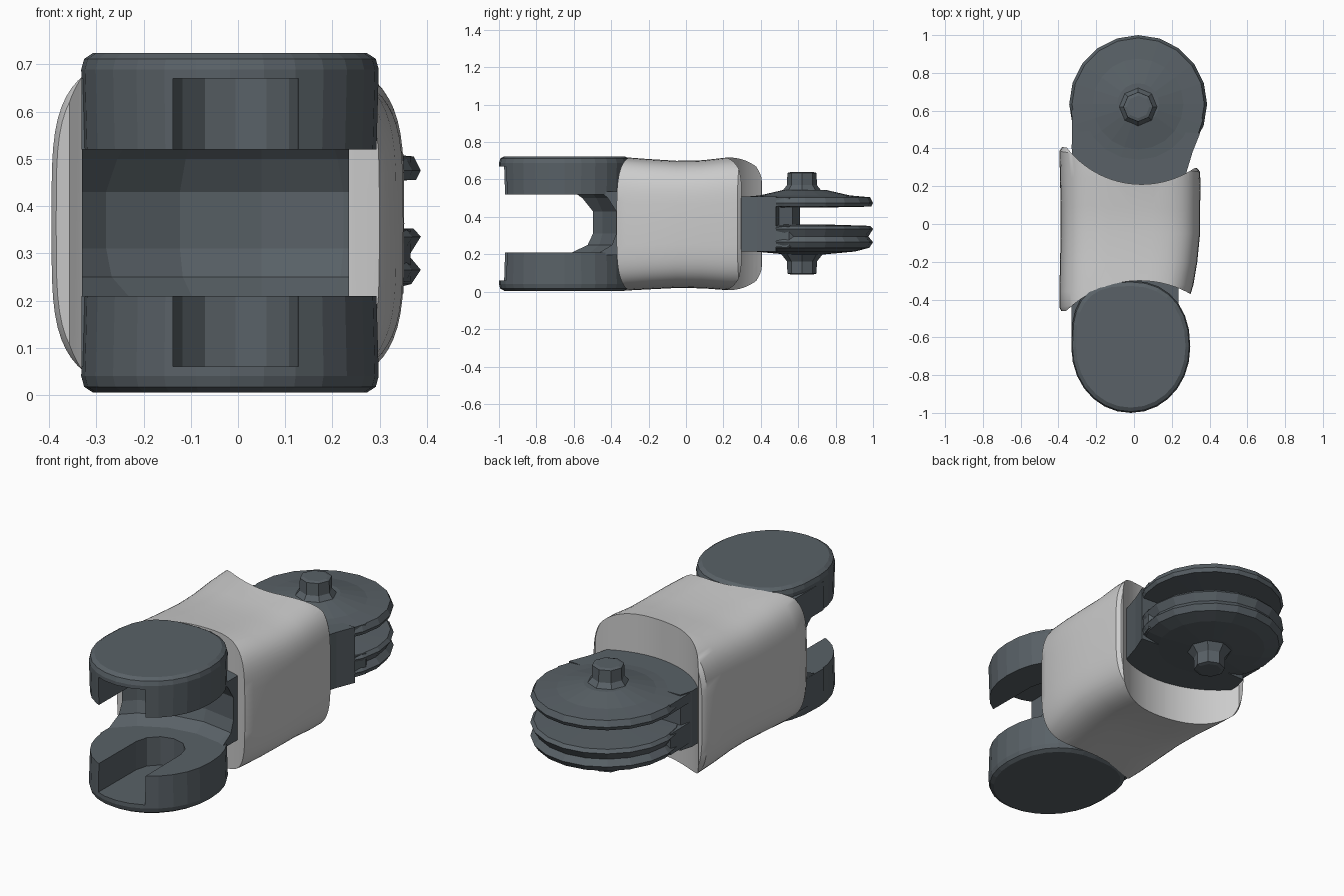
import bpy, bmesh, math
from math import cos, sin, pi

if "Cube" in bpy.data.objects:
    bpy.data.objects.remove(bpy.data.objects["Cube"])

dark = bpy.data.materials.new("dark_metal")
dark.diffuse_color = (0.1, 0.12, 0.135, 1)
dark.use_nodes = True
dark.node_tree.nodes["Principled BSDF"].inputs["Base Color"].default_value = dark.diffuse_color


def spow(v, e):
    return math.copysign(abs(v) ** e, v)


def make(name, verts, faces, mat=None):
    me = bpy.data.meshes.new(name)
    me.from_pydata(verts, [], faces)
    bm = bmesh.new()
    bm.from_mesh(me)
    bmesh.ops.recalc_face_normals(bm, faces=bm.faces)
    bm.to_mesh(me)
    bm.free()
    ob = bpy.data.objects.new(name, me)
    bpy.context.collection.objects.link(ob)
    if mat:
        me.materials.append(mat)
    return ob


def loft(name, rings, mat=None):
    """Skin a list of equal-length rings and cap both ends."""
    n = len(rings[0])
    verts = [p for r in rings for p in r]
    faces = [(k*n + i, k*n + (i+1) % n, (k+1)*n + (i+1) % n, (k+1)*n + i)
             for k in range(len(rings) - 1) for i in range(n)]
    faces += [tuple(range(n)), tuple(range((len(rings)-1)*n, len(rings)*n))]
    return make(name, verts, faces, mat)


def lathe(name, cx, cy, profile, n=20, mat=None):
    """Vertical turned part from (radius, z) pairs."""
    return loft(name, [[(cx + r*cos(2*pi*i/n), cy + r*sin(2*pi*i/n), z)
                        for i in range(n)] for r, z in profile], mat)


def prism(name, pts, z0, z1, mat=None):
    return loft(name, [[(x, y, z) for x, y in pts] for z in (z0, z1)], mat)


def cut(ob, *cutters):
    bpy.context.view_layer.objects.active = ob
    for c in cutters:
        m = ob.modifiers.new("cut", 'BOOLEAN')
        m.operation, m.solver, m.object = 'DIFFERENCE', 'EXACT', c
        bpy.ops.object.modifier_apply(modifier=m.name)
        bpy.data.objects.remove(c)


# Light outer sleeve: squarish section lofted along y, waisted in the middle;
# yl / yr are the y positions at its left and right sides (slanted ends)
def section(yl, yr, x0, x1, z0, z1, n=64):
    cx, cz, a, b = (x0+x1)/2, (z0+z1)/2, (x1-x0)/2, (z1-z0)/2
    ring = []
    for i in range(n):
        u = spow(cos(2*pi*i/n), 0.5)
        ring.append((cx + a*u, yl + (yr - yl)*(u + 1)/2, cz + b*spow(sin(2*pi*i/n), 0.5)))
    return ring


sleeve = loft("sleeve", [
    section(-0.462, -0.388, -0.385, 0.285, 0.015, 0.712),
    section(-0.44, -0.37, -0.395, 0.30, 0.005, 0.722),
    section(-0.36, -0.32, -0.395, 0.315, 0.005, 0.72),
    section(-0.22, -0.20, -0.392, 0.335, 0.012, 0.71),
    section(-0.05, -0.05, -0.388, 0.35, 0.02, 0.70),
    section(0.10, 0.08, -0.388, 0.35, 0.018, 0.703),
    section(0.25, 0.20, -0.392, 0.352, 0.008, 0.718),
    section(0.385, 0.275, -0.395, 0.35, 0.005, 0.722),
    section(0.408, 0.295, -0.38, 0.335, 0.015, 0.712)])
# Scoop both ends so they wrap around the joints
cut(sleeve,
    lathe("front_scoop", 0.03, -0.85, [(0.55, -0.2), (0.55, 1)], 96),
    lathe("back_scoop", 0.04, 0.71, [(0.50, -0.2), (0.50, 1)], 96))
bpy.ops.object.select_all(action='DESELECT')
sleeve.select_set(True)
bpy.context.view_layer.objects.active = sleeve
bpy.ops.object.shade_smooth_by_angle(angle=math.radians(35))


# Front fork: upper and lower plates with a slot for the mating hub
def plate_ring(scale, z, n=28):
    ring = []
    for i in range(n):
        c, s = cos(2*pi*i/n), sin(2*pi*i/n)
        e = 0.7 if s > 0 and c < 0 else 0.9 if s > 0 else 0.98
        ring.append((-0.017 + 0.315*scale*spow(c, e), -0.65 + 0.35*scale*spow(s, e), z))
    return ring


def slot(z0, z1):
    pts = [(-0.14, -1.2), (0.13, -1.2)]
    pts += [(-0.005 + 0.13*cos(pi*i/6), -0.66 + 0.13*sin(pi*i/6)) for i in range(7)]
    return prism("slot", pts, z0, z1)


for name, outer, inner, floor in (("fork_plate_lower", 0.005, 0.21, 0.06),
                                  ("fork_plate_upper", 0.724, 0.52, 0.67)):
    d = 0.035 if inner > outer else -0.035
    plate = loft(name, [plate_ring(0.92, outer), plate_ring(0.98, outer + 0.35*d),
                        plate_ring(1.0, outer + d), plate_ring(0.985, inner)], dark)
    cut(plate, slot(min(floor, inner + d), max(floor, inner + d)))

# Fork web: block between the plates, hollowed towards the mating disc
web = prism("fork_web", [(-0.33, -0.25), (-0.33, -0.62), (-0.26, -0.66),
                         (0.15, -0.62), (0.235, -0.55), (0.235, -0.25)], 0.195, 0.535, dark)
cut(web, lathe("web_hollow", 0.05, -0.90, [(0.46, 0.1), (0.48, 0.21), (0.54, 0.25), (0.56, 0.31),
                                           (0.56, 0.43), (0.52, 0.50), (0.50, 0.52), (0.5, 0.75)], 20))
# Straight cheek along the left side of the fork
for z0, z1, nm in ((0.06, 0.21, "lower"), (0.52, 0.67, "upper")):
    prism("fork_cheek_" + nm, [(-0.331, -0.42), (-0.331, -0.68), (-0.2, -0.68), (-0.2, -0.32)],
          z0, z1, dark)

# Back joint: two discs on stepped hub ends, with an open gap between them
CX, CY = 0.022, 0.635
lathe("back_disc_upper", CX, CY, [(0.10, 0.45), (0.355, 0.455), (0.365, 0.475),
                                  (0.35, 0.505), (0.24, 0.515), (0.11, 0.545)], 20, dark)
lathe("back_disc_lower", CX, CY, [(0.11, 0.20), (0.27, 0.215), (0.345, 0.235), (0.365, 0.265),
                                  (0.34, 0.295), (0.365, 0.335), (0.35, 0.352), (0.10, 0.36)], 20, dark)
for s, nm, mid in ((1, "upper", 0.46), (-1, "lower", 0.34)):
    z = (0.366 + s*0.154, 0.366 + s*0.204, 0.366 + s*0.269, 0.366 + s*0.274)
    lathe("back_hub_" + nm, CX, CY - 0.015,
          [(0.12, mid), (0.12, z[0]), (0.08, z[1]), (0.078, z[2]), (0.06, z[3])], 8, dark)
prism("back_core", [(-0.12, 0.45), (0.16, 0.45), (0.12, 0.57), (0.05, 0.61),
                    (-0.02, 0.61), (-0.09, 0.57)], 0.34, 0.47, dark)

# Neck joining the discs to the sleeve
prism("back_neck", [(-0.325, 0.15), (0.24, 0.15), (0.31, 0.38), (0.35, 0.48),
                    (0.10, 0.50), (-0.31, 0.49), (-0.33, 0.42)], 0.215, 0.51, dark)
for z0, z1, nm in ((0.24, 0.35, "lower"), (0.455, 0.505, "upper")):
    prism("disc_shoulder_" + nm, [(-0.325, 0.3), (0.28, 0.3), (0.365, 0.55),
                                  (0.30, 0.68), (-0.25, 0.68), (-0.33, 0.60)], z0, z1, dark)
